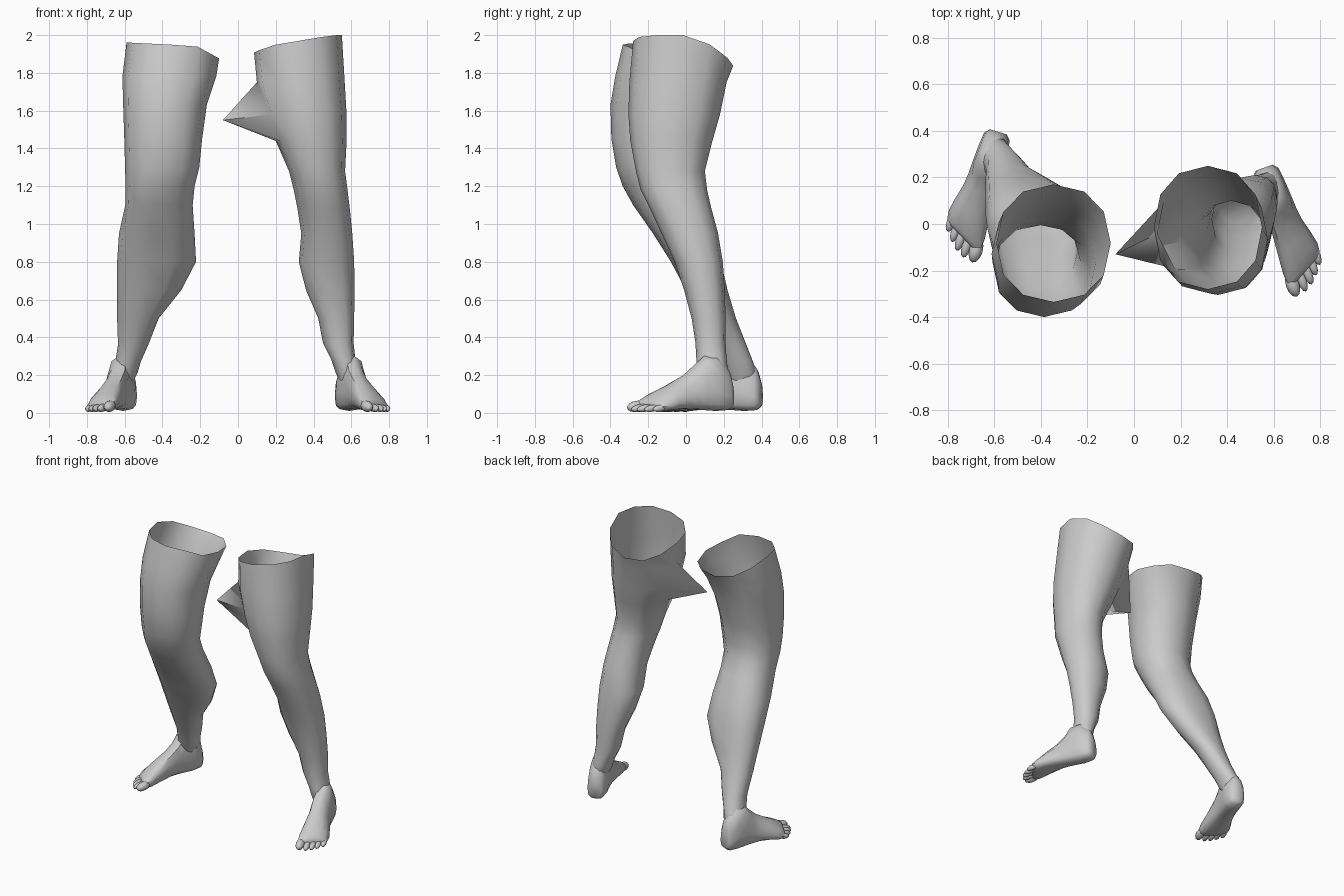
import bpy, bmesh, math
from mathutils import Matrix

SIDES = 12


def loft(name, rings, cap=False, smooth=50):
    """Skin a list of equal-length point rings."""
    bm = bmesh.new()
    vs = [[bm.verts.new(p) for p in r] for r in rings]
    n = len(rings[0])
    for a, b in zip(vs, vs[1:]):
        for i in range(n):
            j = (i + 1) % n
            bm.faces.new((a[i], a[j], b[j], b[i]))
    if cap:
        bm.faces.new(vs[0])
        bm.faces.new(vs[-1])
    bmesh.ops.recalc_face_normals(bm, faces=bm.faces)
    finish(name, bm, smooth)


def finish(name, bm, smooth):
    me = bpy.data.meshes.new(name)
    bm.to_mesh(me)
    bm.free()
    ob = bpy.data.objects.new(name, me)
    bpy.context.collection.objects.link(ob)
    bpy.ops.object.select_all(action='DESELECT')
    ob.select_set(True)
    bpy.context.view_layer.objects.active = ob
    bpy.ops.object.shade_smooth_by_angle(angle=math.radians(smooth))


def spow(v, e=0.9):
    return math.copysign(abs(v) ** e, v)


def section(z, x0, x1, y0, y1, xc=None):
    """Rounded cross-section; xc shifts the front/back ridge sideways."""
    xc = (x0 + x1) / 2 if xc is None else xc
    yc = (y0 + y1) / 2
    pts = []
    for i in range(SIDES):
        a = 2 * math.pi * i / SIDES
        c, s = spow(math.cos(a)), spow(math.sin(a))
        pts.append([xc + c * (x1 - xc if c > 0 else xc - x0), yc + s * (y1 - y0) / 2, z])
    return pts


def leg(name, sections, rim, spike=None):
    rings = [section(*s) for s in sections]
    for p in rings[0]:
        p[2] = rim(p[0], p[1])
    if spike:
        ring, vert, pos = spike
        rings[ring][vert] = pos
    loft(name, rings)


# Leg sections: z, x min, x max, y min, y max, (ridge x)
right = [
    (2.00, 0.085, 0.55, -0.28, 0.25),
    (1.75, 0.10, 0.565, -0.30, 0.215),
    (1.58, 0.15, 0.575, -0.305, 0.18),
    (1.44, 0.20, 0.575, -0.295, 0.14),
    (1.28, 0.27, 0.567, -0.265, 0.10),
    (1.18, 0.295, 0.58, -0.24, 0.112),
    (1.08, 0.315, 0.592, -0.19, 0.135),
    (0.95, 0.335, 0.605, -0.13, 0.17),
    (0.80, 0.322, 0.615, -0.06, 0.195),
    (0.65, 0.36, 0.617, -0.01, 0.205),
    (0.50, 0.425, 0.615, 0.03, 0.21),
    (0.37, 0.45, 0.612, 0.05, 0.21),
    (0.28, 0.495, 0.622, 0.055, 0.215),
    (0.21, 0.518, 0.635, 0.06, 0.225),
    (0.14, 0.55, 0.62, 0.09, 0.20)]
left = [
    (1.95, -0.59, -0.10, -0.335, 0.17),
    (1.78, -0.612, -0.115, -0.375, 0.12),
    (1.63, -0.608, -0.165, -0.40, 0.07),
    (1.45, -0.602, -0.190, -0.395, 0.02),
    (1.30, -0.598, -0.205, -0.37, -0.005),
    (1.20, -0.595, -0.230, -0.335, 0.01, -0.44),
    (1.10, -0.597, -0.240, -0.28, 0.06, -0.45),
    (0.95, -0.63, -0.23, -0.175, 0.135, -0.47),
    (0.80, -0.64, -0.222, -0.08, 0.185, -0.49),
    (0.65, -0.64, -0.30, 0.0, 0.22, -0.50),
    (0.50, -0.64, -0.42, 0.08, 0.265),
    (0.36, -0.635, -0.475, 0.15, 0.32),
    (0.27, -0.65, -0.515, 0.19, 0.355),
    (0.21, -0.665, -0.532, 0.21, 0.378),
    (0.14, -0.65, -0.57, 0.25, 0.35)]

# Legs, open at the slanted top; the right thigh has a pulled-out inner point
leg("right_leg", right,
    lambda x, y: (2.0 - 0.17 * max(0, 0.5 - x) - 0.3 * max(0, 0.16 - x)
                  - 0.65 * max(0, y - 0.05)),
    spike=(2, 6, (-0.08, -0.13, 1.55)))
leg("left_leg", left,
    lambda x, y: (1.96 - 0.05 * (x + 0.57) - 0.5 * max(0, x + 0.22)
                  - 0.5 * max(0, y + 0.02)))

# Foot sections: distance from heel, offset, half width, z bottom, z top, skew
FOOT = [
    (0.000, -0.003, 0.038, 0.035, 0.16, 0),
    (0.022, -0.003, 0.058, 0.015, 0.235, 0),
    (0.09, -0.004, 0.066, 0.010, 0.31, 0),
    (0.16, 0.000, 0.066, 0.015, 0.30, 0),
    (0.21, 0.002, 0.066, 0.018, 0.25, 0),
    (0.27, 0.004, 0.070, 0.020, 0.198, 0.1),
    (0.35, 0.008, 0.083, 0.015, 0.150, 0.25),
    (0.42, 0.010, 0.092, 0.008, 0.108, 0.4),
    (0.465, 0.010, 0.088, 0.012, 0.075, 0.5),
    (0.48, 0.010, 0.078, 0.02, 0.06, 0.55)]
# Toes: tip distance, offset, radius, half length
TOES = [(0.57, -0.060, 0.029, 0.055), (0.562, -0.016, 0.020, 0.05),
        (0.542, 0.018, 0.019, 0.047), (0.512, 0.049, 0.018, 0.044),
        (0.475, 0.079, 0.018, 0.04)]


def foot(prefix, side, heel, deg):
    a = math.radians(deg)
    sn, cs = math.sin(a), math.cos(a)

    def place(t, o):
        return (heel[0] + side * (t * sn + o * cs), heel[1] - t * cs + o * sn)

    rings = []
    for t, off, w, z0, z1, skew in FOOT:
        ring = []
        for i in range(SIDES):
            b = 2 * math.pi * i / SIDES
            c, s = spow(math.cos(b), 0.8), math.sin(b)
            # widest line sits low, flat sole
            zw = z0 + 0.33 * (z1 - z0)
            z = zw + (s * (z1 - zw) if s > 0 else spow(s, 0.6) * (zw - z0))
            o = off + c * w - (0.018 * s if s > 0 and t > 0.2 else 0)
            ring.append((*place(t - skew * (o - off), o), z))
        rings.append(ring)
    loft(prefix + "_foot", rings, cap=True)

    # Toes, slightly bent down at the tip
    for k, (tip, o, r, h) in enumerate(TOES):
        bm = bmesh.new()
        x, y = place(tip - h, o)
        m = (Matrix.Translation((x, y, r + 0.006))
             @ Matrix.Rotation(side * a, 4, 'Z')
             @ Matrix.Rotation(math.radians(10), 4, 'X')
             @ Matrix.Diagonal((r, h, r, 1)))
        bmesh.ops.create_uvsphere(bm, u_segments=12, v_segments=8, radius=1, matrix=m)
        finish(f"{prefix}_toe_{k + 1}", bm, 60)


# Feet, toes turned outward
foot("right", 1, (0.562, 0.243), 20)
foot("left", -1, (-0.586, 0.397), 17)
